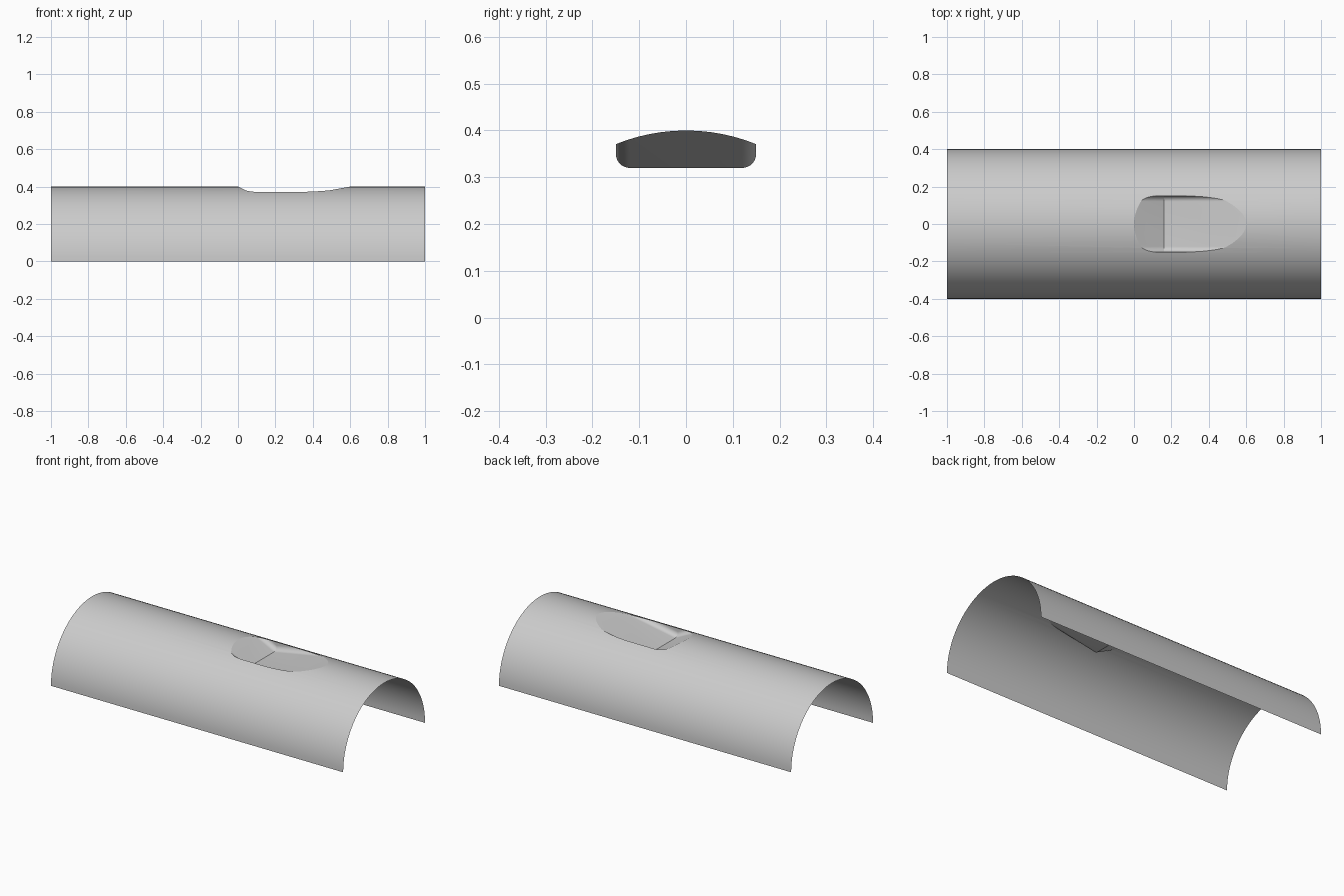
import bpy, bmesh, math
from math import sin, cos, pi

if "Cube" in bpy.data.objects:
    bpy.data.objects.remove(bpy.data.objects["Cube"])

RADIUS, HALF_LENGTH = 0.4, 1.0
SEGMENTS, FILLET_STEPS = 48, 12
HALF_WIDTH, FILLET = 0.15, 0.03

grey = bpy.data.materials.new("plain grey")
grey.use_nodes = True
grey.diffuse_color = (0.6, 0.6, 0.6, 1)
grey.node_tree.nodes["Principled BSDF"].inputs["Base Color"].default_value = (0.6, 0.6, 0.6, 1)


def loft(name, sections):
    """Closed solid through matching rings of points."""
    bm = bmesh.new()
    rings = [[bm.verts.new(p) for p in ring] for ring in sections]
    count = len(rings[0])
    for a, b in zip(rings, rings[1:]):
        for i in range(count):
            j = (i + 1) % count
            bm.faces.new((a[i], a[j], b[j], b[i]))
    bm.faces.new(rings[0])
    bm.faces.new(rings[-1])
    bmesh.ops.recalc_face_normals(bm, faces=bm.faces[:])
    mesh = bpy.data.meshes.new(name)
    bm.to_mesh(mesh)
    bm.free()
    mesh.materials.append(grey)
    obj = bpy.data.objects.new(name, mesh)
    bpy.context.collection.objects.link(obj)
    return obj


# Half cylinder
def arch_section(x):
    angles = [pi * i / SEGMENTS for i in range(SEGMENTS + 1)]
    return [(x, RADIUS * cos(a), RADIUS * sin(a)) for a in angles]


shell = loft("half_pipe_shell", [arch_section(-HALF_LENGTH), arch_section(HALF_LENGTH)])


# Pocket cutter: round-bottomed section swept down a steep and up a shallow ramp
def pocket_section(x, floor):
    half = []
    for i in range(FILLET_STEPS + 1):
        a = pi / 2 * i / FILLET_STEPS
        half.append((HALF_WIDTH - FILLET + FILLET * sin(a), floor + FILLET * (1 - cos(a))))
    half.append((HALF_WIDTH, 0.6))
    outline = half + [(-y, z) for y, z in reversed(half)]
    return [(x, y, z) for y, z in outline]


path = [(-0.2, 0.5), (0.16, 0.32), (0.875, 0.45)]
cutter = loft("pocket_cutter", [pocket_section(x, z) for x, z in path])
cutter.hide_render = True

cut = shell.modifiers.new("pocket", "BOOLEAN")
cut.operation, cut.solver, cut.object = "DIFFERENCE", "EXACT", cutter
bpy.context.view_layer.update()
evaluated = shell.evaluated_get(bpy.context.evaluated_depsgraph_get())
mesh = bpy.data.meshes.new_from_object(evaluated)
shell.modifiers.clear()
shell.data = mesh
bpy.data.objects.remove(cutter)

# Leave the underside and both ends open
bm = bmesh.new()
bm.from_mesh(mesh)
caps = [f for f in bm.faces
        if f.calc_center_median().z < 0.001
        or abs(f.calc_center_median().x) > HALF_LENGTH - 0.001]
bmesh.ops.delete(bm, geom=caps, context="FACES")
bm.to_mesh(mesh)
bm.free()

# Smooth curves, crisp pocket rim
bpy.ops.object.select_all(action="DESELECT")
shell.select_set(True)
bpy.context.view_layer.objects.active = shell
bpy.ops.object.shade_smooth_by_angle(angle=math.radians(9))
